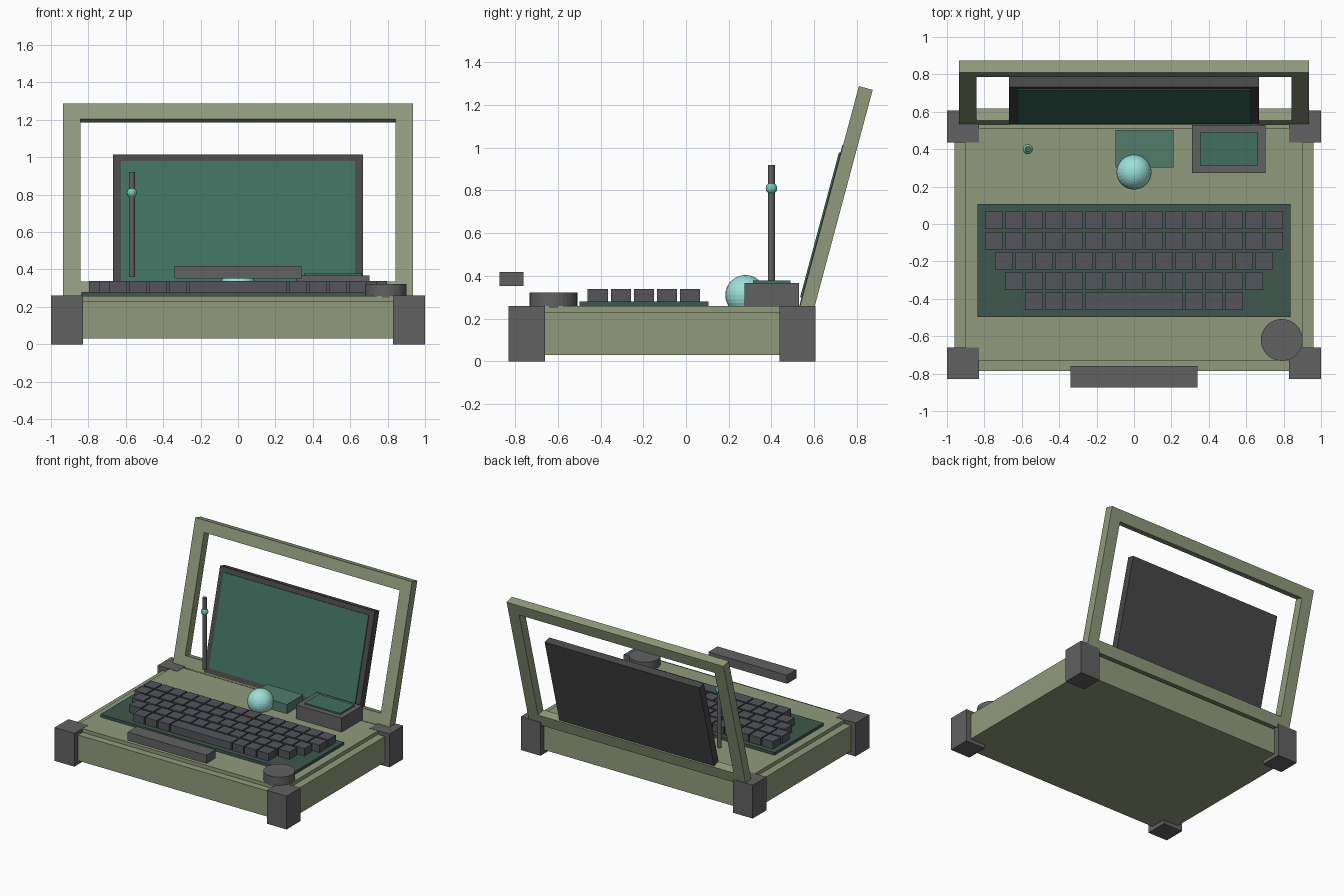
import bpy, bmesh
from math import radians
from mathutils import Matrix

if "Cube" in bpy.data.objects:
    bpy.data.objects.remove(bpy.data.objects["Cube"])


def material(name, rgb):
    m = bpy.data.materials.new(name)
    m.diffuse_color = (*rgb, 1)
    m.use_nodes = True
    m.node_tree.nodes["Principled BSDF"].inputs["Base Color"].default_value = m.diffuse_color
    return m


OLIVE = material("olive_shell", (0.28, 0.33, 0.20))
CHARCOAL = material("charcoal", (0.12, 0.12, 0.12))
DARK = material("dark_bezel", (0.065, 0.065, 0.065))
KEY = material("key_grey", (0.085, 0.09, 0.105))
PLATE = material("plate_green", (0.05, 0.095, 0.075))
GLASS = material("screen_green", (0.05, 0.16, 0.115))
TEAL = material("module_teal", (0.085, 0.20, 0.15))
AQUA = material("aqua_orb", (0.33, 0.75, 0.69))
MINT = material("mint_bead", (0.15, 0.60, 0.42))


def finish(name, bm, mat, matrix=None):
    bmesh.ops.recalc_face_normals(bm, faces=bm.faces)
    mesh = bpy.data.meshes.new(name)
    bm.to_mesh(mesh)
    bm.free()
    ob = bpy.data.objects.new(name, mesh)
    bpy.context.collection.objects.link(ob)
    mesh.materials.append(mat)
    if matrix:
        ob.matrix_world = matrix
    return ob


def add_box(bm, x, y, z):
    size = [b - a for a, b in (x, y, z)]
    mid = [(a + b) / 2 for a, b in (x, y, z)]
    bmesh.ops.create_cube(bm, size=1, matrix=Matrix.Translation(mid) @ Matrix.Diagonal((*size, 1)))


def box(name, x, y, z, mat, matrix=None):
    bm = bmesh.new()
    add_box(bm, x, y, z)
    return finish(name, bm, mat, matrix)


def cylinder(name, centre, radius, z, sides, mat):
    bm = bmesh.new()
    bmesh.ops.create_cone(bm, cap_ends=True, segments=sides, radius1=radius, radius2=radius, depth=z[1] - z[0],
                          matrix=Matrix.Translation((*centre, sum(z) / 2)))
    return finish(name, bm, mat)


def ball(name, centre, radius, segments, rings, mat):
    bm = bmesh.new()
    bmesh.ops.create_uvsphere(bm, u_segments=segments, v_segments=rings, radius=radius,
                              matrix=Matrix.Translation(centre))
    return finish(name, bm, mat)


# Base shell with a raised deck
box("base_shell", (-0.96, 0.96), (-0.785, 0.565), (0.03, 0.23), OLIVE)
box("top_deck", (-0.90, 0.90), (-0.73, 0.512), (0.22, 0.258), OLIVE)

# Corner bumpers
for sx, side in ((-1, "left"), (1, "right")):
    for y, end in (((-0.83, -0.66), "front"), ((0.437, 0.607), "back")):
        x = sorted((sx * 0.83, sx * 1.0))
        box(f"bumper_{end}_{side}", x, y, (0, 0.26), CHARCOAL)

# Leaning lid: a rectangular ring extruded to its thickness
tilt = Matrix.Translation((0, 0.531, 0.25)) @ Matrix.Rotation(radians(-15), 4, "X")
bm = bmesh.new()
loops = []
for hx, low, high in ((0.935, 0, 1.075), (0.843, 0.088, 0.988)):
    loops.append([bm.verts.new((x, 0, z)) for x, z in ((-hx, low), (hx, low), (hx, high), (-hx, high))])
outer, inner = loops
ring = [bm.faces.new((outer[i], outer[i - 3], inner[i - 3], inner[i])) for i in range(4)]
ext = bmesh.ops.extrude_face_region(bm, geom=ring)
bmesh.ops.translate(bm, vec=(0, 0.067, 0), verts=[v for v in ext["geom"] if isinstance(v, bmesh.types.BMVert)])
finish("lid_frame", bm, OLIVE, tilt)

# Screen in the lid
box("screen_bezel", (-0.667, 0.667), (-0.003, 0.055), (0.01, 0.79), DARK, tilt)
box("screen_panel", (-0.625, 0.625), (-0.01, 0.005), (0.05, 0.752), GLASS, tilt)

# Keyboard plate and five centred rows of keys (widths in key units)
box("keyboard_plate", (-0.838, 0.838), (-0.498, 0.106), (0.25, 0.28), PLATE)
pitch, gap = 0.107, 0.011
rows = [[1] * 15, [1] * 15, [1] * 14, [1] * 13, [1, 1, 1, 5, 1, 1, 1]]
for r, widths in enumerate(rows):
    bm = bmesh.new()
    y = 0.019 - r * 0.108
    x = -sum(widths) * pitch / 2
    for w in widths:
        add_box(bm, (x + gap / 2, x + w * pitch - gap / 2), (y - 0.047, y + 0.047), (0.275, 0.338))
        x += w * pitch
    finish(f"key_row_{r + 1}", bm, KEY)

# Trackball and the module behind it
ball("orb", (0, 0.278, 0.31), 0.094, 24, 16, AQUA)
box("rear_module", (-0.10, 0.21), (0.303, 0.502), (0.25, 0.33), TEAL)

# Small side display
box("side_display_case", (0.31, 0.703), (0.273, 0.528), (0.25, 0.367), CHARCOAL)
box("side_display_glass", (0.353, 0.662), (0.313, 0.49), (0.36, 0.378), GLASS)

# Antenna with bead
cylinder("antenna_rod", (-0.568, 0.4), 0.016, (0.36, 0.92), 12, CHARCOAL)
ball("antenna_bead", (-0.568, 0.4, 0.81), 0.027, 12, 8, MINT)

# Dial and front handle
cylinder("dial", (0.79, -0.62), 0.112, (0.25, 0.323), 32, CHARCOAL)
box("front_handle", (-0.34, 0.34), (-0.873, -0.76), (0.352, 0.418), CHARCOAL)
